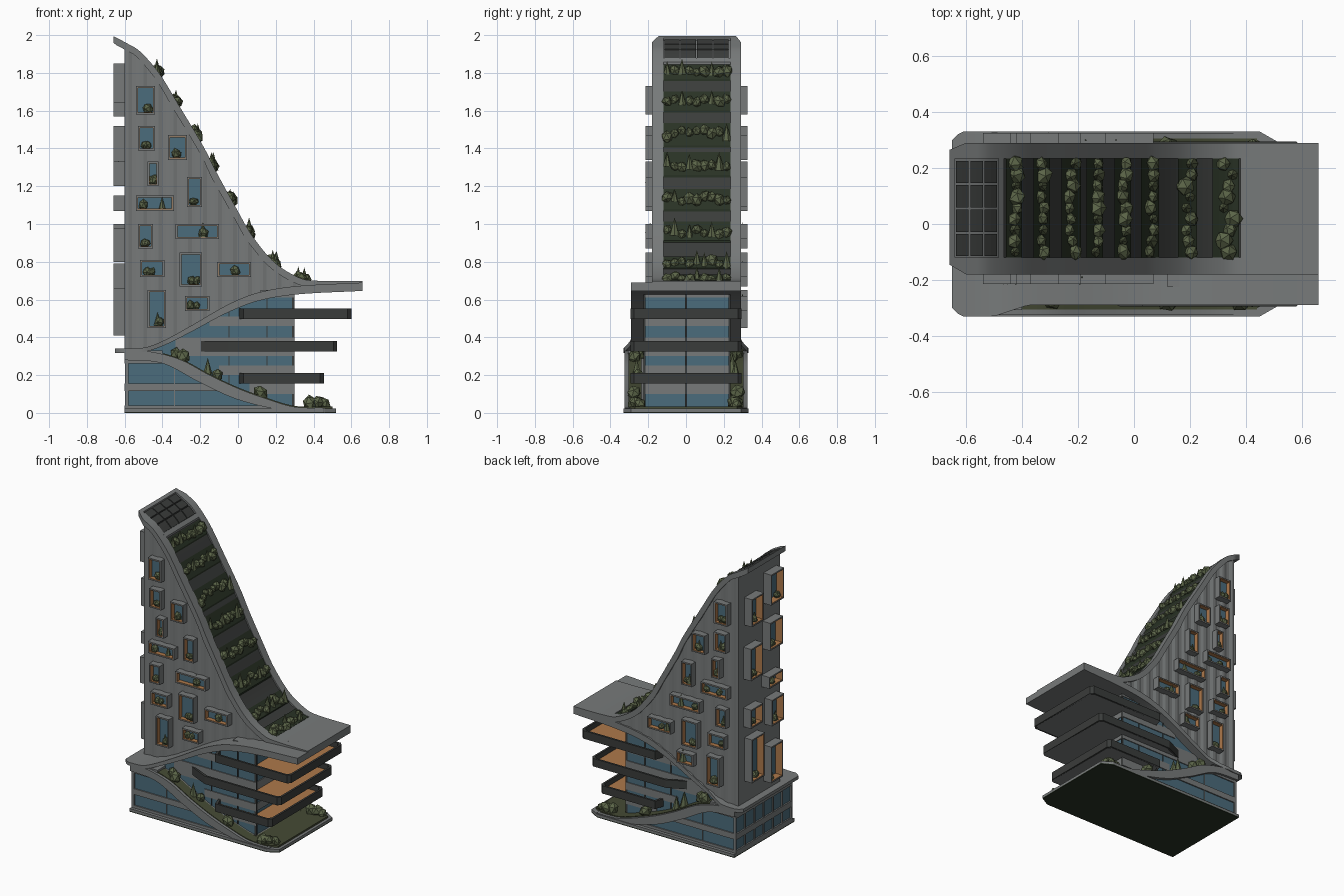
import bpy, bmesh, math, random
from mathutils import Matrix

if "Cube" in bpy.data.objects:
    bpy.data.objects.remove(bpy.data.objects["Cube"])

random.seed(4)
COLORS = {"glass": (0.07, 0.15, 0.20, 1), "wood": (0.42, 0.19, 0.07, 1),
          "leaf": (0.105, 0.13, 0.065, 1), "soil": (0.022, 0.032, 0.018, 1),
          "lawn": (0.06, 0.07, 0.035, 1), "dark": (0.042, 0.045, 0.043, 1),
          "grey": (0.185, 0.195, 0.195, 1)}
mats = {}
for k, c in COLORS.items():
    mats[k] = bpy.data.materials.new(k)
    mats[k].diffuse_color = c
parts = {}


def part(name, mat="grey", smooth=False):
    if name not in parts:
        parts[name] = (bmesh.new(), mat, smooth)
    return parts[name][0]


def box(bm, x0, x1, y0, y1, z0, z1):
    m = Matrix.Translation(((x0 + x1) / 2, (y0 + y1) / 2, (z0 + z1) / 2))
    bmesh.ops.create_cube(bm, size=1, matrix=m @ Matrix.Diagonal((x1 - x0, y1 - y0, z1 - z0, 1)))


def curve(pts):
    """Smooth height curve z(x) through a few points."""
    n = len(pts)
    s = [(pts[min(i + 1, n - 1)][1] - pts[max(i - 1, 0)][1]) /
         (pts[min(i + 1, n - 1)][0] - pts[max(i - 1, 0)][0]) for i in range(n)]

    def f(x):
        i = max(0, min(n - 2, sum(p[0] <= x for p in pts) - 1))
        (a, za), (b, zb) = pts[i], pts[i + 1]
        h = b - a
        t = min(1, max(0, (x - a) / h))
        return ((2*t**3 - 3*t*t + 1) * za + (t**3 - 2*t*t + t) * h * s[i]
                + (3*t*t - 2*t**3) * zb + (t**3 - t*t) * h * s[i + 1])
    return f


def loft(bm, x0, x1, n, y0, y1, zb, zt):
    """Solid swept along x; widths and heights may be functions of x."""
    val = lambda f, x: f(x) if callable(f) else f
    rings = []
    for i in range(n + 1):
        x = x0 + (x1 - x0) * i / n
        a, b, c, d = val(y0, x), val(y1, x), val(zb, x), val(zt, x)
        d = max(d, c + 0.001)
        rings.append([bm.verts.new(v) for v in ((x, a, c), (x, b, c), (x, b, d), (x, a, d))])
    for p, q in zip(rings, rings[1:]):
        for k in range(4):
            bm.faces.new((p[k], p[(k + 1) % 4], q[(k + 1) % 4], q[k]))
    bm.faces.new(rings[0])
    bm.faces.new(rings[-1])


def prism(bm, pts, z0, z1):
    lo = [bm.verts.new((x, y, z0)) for x, y in pts]
    hi = [bm.verts.new((x, y, z1)) for x, y in pts]
    bm.faces.new(lo)
    bm.faces.new(hi)
    for i in range(len(pts)):
        j = (i + 1) % len(pts)
        bm.faces.new((lo[i], lo[j], hi[j], hi[i]))


def plant(name, x, y, z, r):
    bm = part(name, "leaf")
    turn = Matrix.Rotation(random.random() * 6, 4, 'Z')
    if random.random() < 0.25:
        m = Matrix.Translation((x, y, z + r * 1.3)) @ turn
        bmesh.ops.create_cone(bm, cap_ends=True, segments=6, radius1=r * 0.8, radius2=0, depth=r * 2.8, matrix=m)
    else:
        m = Matrix.Translation((x, y, z + r * 0.6)) @ turn @ Matrix.Rotation(random.random(), 4, 'X')
        bmesh.ops.create_icosphere(bm, subdivisions=1, radius=r, matrix=m @ Matrix.Diagonal((1, 0.9, 1.15, 1)))


roof = curve([(-.66, 1.995), (-.585, 1.955), (-.52, 1.915), (-.415, 1.795), (-.32, 1.64), (-.177, 1.40),
              (-.12, 1.285), (-.01, 1.085), (.07, .945), (.19, .80), (.325, .715), (.41, .70), (.66, .697)])
ribbon = curve([(-.65, .34), (-.5, .345), (-.4, .38), (-.26, .455), (-.05, .575), (.1, .635), (.3, .67), (.66, .69)])
ramp = curve([(-.6, .335), (-.45, .322), (-.3, .28), (-.15, .2), (0, .13), (.15, .075), (.3, .032), (.46, .027)])
ramp_low = curve([(-.6, .28), (-.4, .262), (-.2, .16), (0, .07), (.27, .008), (.46, .002)])
steep = lambda x: math.hypot(1, (roof(x + .01) - roof(x - .01)) / .02)
below = lambda t: (lambda x: roof(x) - t * steep(x))

# tower with pleated walls
STEP = 0.95 / 48
pleat = lambda x: 0.006 * (round((x + .6) / STEP) // 2 % 2)
loft(part("tower_walls"), -.6, .35, 48, lambda x: -.173 + pleat(x), lambda x: .283 - pleat(x),
     lambda x: ribbon(x) - .02, below(.025))

# sloping roof: slab, raised side rims, terraces, planting strips
edge0 = lambda x: -.18 + .035 * max(0, min(1, (-.6 - x) / .06))
edge1 = lambda x: .29 - .025 * max(0, min(1, (-.6 - x) / .06))
loft(part("roof_slab", smooth=True), -.66, .66, 66, edge0, edge1, below(.035), below(.012))
rim = part("roof_rims", smooth=True)
loft(rim, -.66, .66, 66, edge0, -.12, below(.02), roof)
loft(rim, -.66, .66, 66, .235, edge1, below(.02), roof)
loft(rim, -.66, -.64, 2, -.13, .24, below(.02), roof)
loft(rim, -.485, -.465, 2, -.13, .24, below(.02), roof)
loft(rim, .38, .66, 6, -.13, .24, below(.02), roof)
loft(part("roof_terraces", "dark"), -.465, .38, 44, -.12, .235, below(.02), below(.009))
for a, b in [(-.457, -.40), (-.36, -.30), (-.26, -.19), (-.17, -.11), (-.07, -.01), (.025, .09), (.157, .225), (.28, .375)]:
    loft(part("roof_planting_beds", "soil"), a, b, 4, -.12, .235, below(.015), below(.003))
    for i in range(9):
        x = random.uniform(a + .025, b - .02)
        plant("roof_plants", x, -.1 + .315 * i / 8, roof(x) - .02, random.uniform(.024, .036))

# solar panels at the crown
for i in range(3):
    for j in range(4):
        x, y = -.636 + .051 * i, -.115 + .087 * j
        loft(part("solar_panels", "dark"), x, x + .045, 2, y, y + .08, below(.015), below(.004))

# canopy ribbon sweeping from podium roof to cantilever
half = lambda x: .33 - .04 * max(0, min(1, (x + .5) / .12)) - .03 * max(0, (-.62 - x) / .03)
loft(part("canopy_ribbon", smooth=True), -.65, .66, 66, lambda x: -half(x), half,
     lambda x: ribbon(x) - .022 - .022 * max(0, min(1, (x + .5) / .5)), ribbon)

# planted ramp and base plate
loft(part("garden_ramp", smooth=True), -.6, .46, 50, -.325, .325, ramp_low, ramp)
base = [(-.6, -.33), (.45, -.33), (.52, -.29), (.52, .29), (.45, .33), (-.6, .33)]
prism(part("base_underside", "soil"), base, 0, .006)
prism(part("base_plate"), base, .006, .022)
for s in (-1, 1):
    loft(part("ramp_planting", "lawn"), -.42, .44, 36, min(s * .235, s * .305), max(s * .235, s * .305),
         lambda x: ramp(x) - .01, lambda x: ramp(x) + .005)
    for x in (-.33, -.29, -.16, -.11, .12, .38, .42, .46):
        plant("ramp_plants", x, s * random.uniform(.24, .28), ramp(x), random.uniform(.03, .042))
prism(part("ramp_planting", "lawn"), [(.3, -.3), (.44, -.3), (.5, -.27), (.5, .27), (.44, .3), (.3, .3)], .02, .034)

# podium glazing under the ramp, with spandrels and mullions
loft(part("podium_glass", "glass"), -.59, .2, 20, -.3, .3, .01, lambda x: ramp_low(x) + .01)
trim = part("podium_trim")
for z0, z1, x1 in ((.02, .04, .18), (.115, .155, -.08), (.262, .33, -.4)):
    box(trim, -.6, x1, -.308, .308, z0, z1)
for i in range(7):
    y = -.305 + .61 * i / 6
    box(trim, -.598, -.58, y - .005, y + .005, .02, .3)
for x in (-.595, -.34):
    for s in (-1, 1):
        box(trim, x, x + .006, s * .3 - .004, s * .3 + .004, .02, ramp_low(x) + .01)

# glazed core between ramp and canopy
loft(part("core_glass", "glass"), -.5, .29, 28, -.22, .23, lambda x: ramp(x) - .03, lambda x: ribbon(x) - .02)
for z0, z1, x0 in ((.1, .165, .06), (.2, .25, -.1), (.3, .4, -.33), (.46, .51, -.15), (.61, .65, .12)):
    box(part("core_bands"), x0, .296, -.226, .236, z0, z1)
for y in (-.22, .0, .23):
    box(part("core_mullions", "dark"), .285, .298, y - .005, y + .005, .02, .65)
for x in (-.05, .15):
    for y in (-.222, .232):
        box(part("core_mullions", "dark"), x, x + .006, y - .004, y + .004, ramp(x), ribbon(x) - .02)


# cantilevered decks: slab, wooden floor and parapets
def deck(x0, x1, z0, z1, taper):
    def outline(d):
        return [(x0 + d, -.2), (x0 + taper + d, -.295 + d), (x1 - .02 - d, -.295 + d), (x1 - d, -.275 + d),
                (x1 - d, .275 - d), (x1 - .02 - d, .295 - d), (x0 + taper + d, .295 - d), (x0 + d, .2)]
    prism(part("deck_slabs"), outline(.002), z0, z0 + .016)
    prism(part("deck_floors", "wood"), outline(.012), z0 + .014, z0 + .02)
    bm, o, n = part("deck_parapets", "dark"), outline(0), outline(.014)
    for i in range(7):
        prism(bm, [o[i], o[i + 1], n[i + 1], n[i]], z0, z1)


deck(0, .60, .497, .553, .03)
deck(-.25, .525, .325, .38, .2)
deck(0, .455, .156, .21, .03)


# projecting window boxes
def window(u0, u1, z0, z1, depth, put):
    t = .008
    for name, mat, o, w, d in (("window_frames", "grey", 0, t, depth), ("window_linings", "wood", t, .003, depth - .002)):
        bm = part(name, mat)
        a, b, c, e = u0 + o, u1 - o, z0 + o, z1 - o
        for q in ((a, a + w, c, e), (b - w, b, c, e), (a, b, c, c + w), (a, b, e - w, e)):
            put(bm, q[0], q[1], -.01, d, q[2], q[3])
    put(part("window_glass", "glass"), u0 + t, u1 - t, -.01, .008, z0 + t, z1 - t)


def front(bm, a, b, d0, d1, z0, z1):
    box(bm, a, b, -.175 - d1, -.175 - d0, z0, z1)


def back(bm, a, b, d0, d1, z0, z1):
    box(bm, a, b, .285 + d0, .285 + d1, z0, z1)


def left(bm, a, b, d0, d1, z0, z1):
    box(bm, -.6 - d1, -.6 - d0, a, b, z0, z1)


for u0, u1, z0, z1 in [(-.54, -.44, 1.58, 1.73), (-.53, -.44, 1.39, 1.52), (-.37, -.27, 1.34, 1.47),
                       (-.48, -.42, 1.2, 1.33), (-.27, -.19, 1.09, 1.25), (-.54, -.34, 1.07, 1.15),
                       (-.33, -.1, .92, 1.0), (-.53, -.45, .87, 1.0), (-.52, -.39, .72, .81),
                       (-.31, -.19, .67, .85), (-.11, .07, .72, .8), (-.48, -.38, .45, .65), (-.28, -.15, .54, .62)]:
    for put, y in ((front, -.19), (back, .30)):
        window(u0, u1, z0, z1, .04, put)
        for k in range(2):
            plant("window_plants", random.uniform(u0 + .028, u1 - .028), y, z0 + .014, random.uniform(.021, .029))

for u0, u1, z0, z1 in [(-.13, .01, 1.64, 1.85), (.09, .22, 1.57, 1.76), (-.12, .02, 1.33, 1.52), (.1, .23, 1.2, 1.42),
                       (-.12, .03, 1.07, 1.15), (.1, .23, .87, 1.0), (-.13, .0, .8, .98), (.08, .22, .49, .79),
                       (-.12, .01, .41, .66)]:
    window(u0, u1, z0, z1, .06, left)
    for k in range(2):
        plant("window_plants", -.63, random.uniform(u0 + .03, u1 - .03), z0 + .012, .024)

# turn the collected parts into objects
for name, (bm, mat, smooth) in parts.items():
    bmesh.ops.recalc_face_normals(bm, faces=bm.faces)
    me = bpy.data.meshes.new(name)
    bm.to_mesh(me)
    bm.free()
    me.materials.append(mats[mat])
    ob = bpy.data.objects.new(name, me)
    bpy.context.collection.objects.link(ob)
    if smooth:
        bpy.ops.object.select_all(action='DESELECT')
        ob.select_set(True)
        bpy.context.view_layer.objects.active = ob
        bpy.ops.object.shade_smooth_by_angle(angle=math.radians(30))

for m in bpy.data.materials:
    if m.users and not m.is_grease_pencil:
        m.use_nodes = True
        m.node_tree.nodes["Principled BSDF"].inputs["Base Color"].default_value = m.diffuse_color
